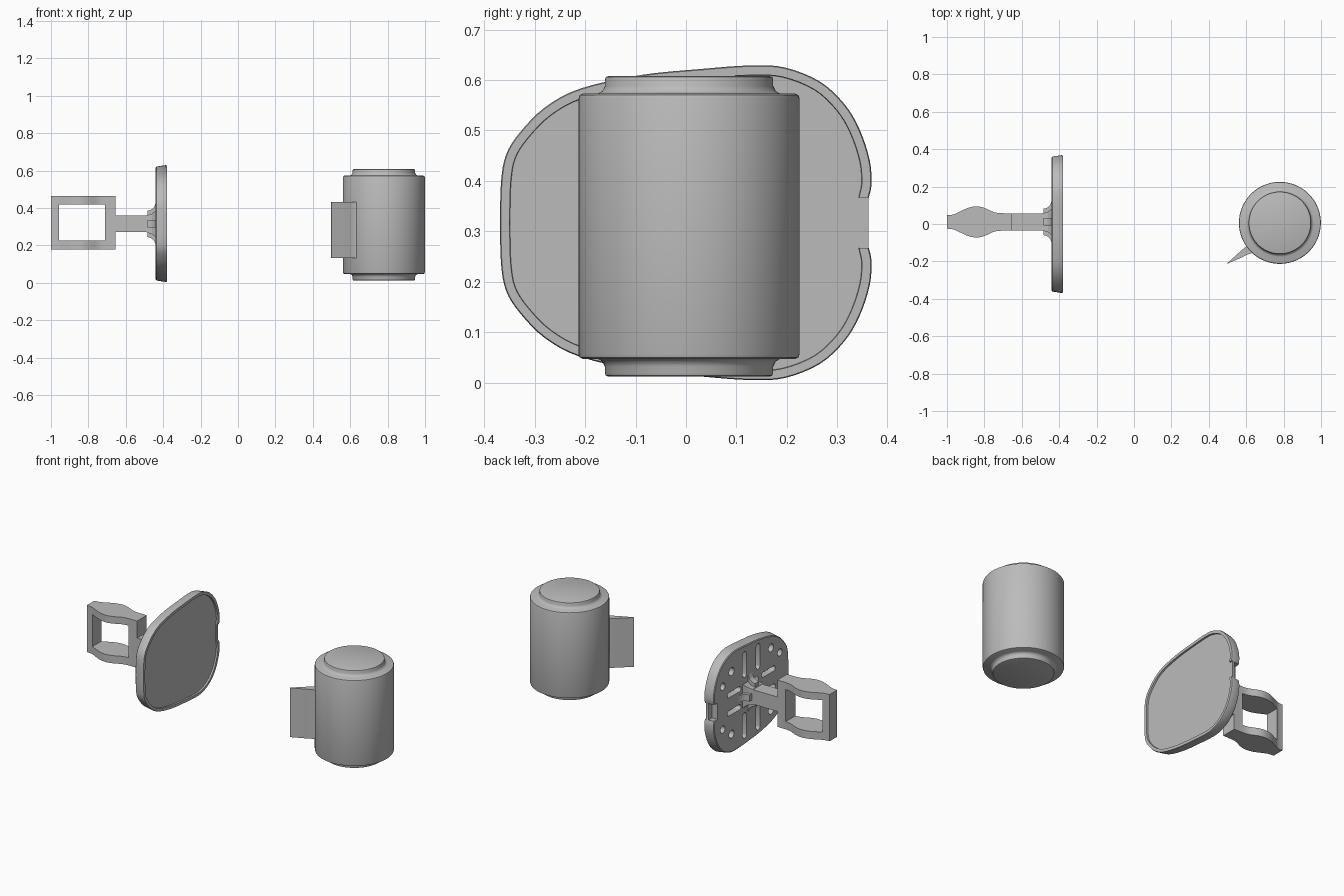
import bpy
import bmesh
from math import cos, sin, pi, radians
from mathutils import Vector

cube = bpy.data.objects.get("Cube")
if cube:
    bpy.data.objects.remove(cube)

grey = bpy.data.materials.new("plain grey")
grey.use_nodes = True
grey.diffuse_color = (0.5, 0.5, 0.5, 1)
grey.node_tree.nodes["Principled BSDF"].inputs["Base Color"].default_value = (0.5, 0.5, 0.5, 1)


def loft(name, *solids):
    """Each solid is a list of rings with equal point counts, capped at both ends."""
    bm = bmesh.new()
    for rings in solids:
        loops = [[bm.verts.new(p) for p in ring] for ring in rings]
        n = len(loops[0])
        for a, b in zip(loops, loops[1:]):
            for i in range(n):
                j = (i + 1) % n
                bm.faces.new((a[i], a[j], b[j], b[i]))
        bm.faces.new(loops[0][::-1])
        bm.faces.new(loops[-1])
    bmesh.ops.recalc_face_normals(bm, faces=bm.faces)
    mesh = bpy.data.meshes.new(name)
    bm.to_mesh(mesh)
    bm.free()
    obj = bpy.data.objects.new(name, mesh)
    bpy.context.collection.objects.link(obj)
    mesh.materials.append(grey)
    return obj


def select(obj):
    bpy.ops.object.select_all(action="DESELECT")
    obj.select_set(True)
    bpy.context.view_layer.objects.active = obj


def smooth(obj, angle=30):
    select(obj)
    bpy.ops.object.shade_smooth_by_angle(angle=radians(angle))


def cut(obj, cutter):
    mod = obj.modifiers.new("cut", "BOOLEAN")
    mod.object = cutter
    mod.solver = "EXACT"
    cutter.hide_render = True
    select(obj)
    bpy.ops.object.modifier_apply(modifier=mod.name)
    bpy.data.objects.remove(cutter)


def along_x(pts, x0, x1):
    return [[(x, y, z) for y, z in pts] for x in (x0, x1)]


def along_z(pts, z0, z1):
    return [[(x, y, z) for x, y in pts] for z in (z0, z1)]


def rect(a0, a1, b0, b1):
    return [(a0, b0), (a1, b0), (a1, b1), (a0, b1)]


def spline(pts, steps=4):
    """Smooth open curve through the points."""
    p = [Vector(q) for q in pts]
    p = [2 * p[0] - p[1]] + p + [2 * p[-1] - p[-2]]
    out = []
    for a, b, c, d in zip(p, p[1:], p[2:], p[3:]):
        for k in range(steps):
            t = k / steps
            out.append(0.5 * (2 * b + (c - a) * t + (2 * a - 5 * b + 4 * c - d) * t ** 2
                              + (3 * b - a - 3 * c + d) * t ** 3))
    return out + [p[-2]]


# Drum: turned profile with stepped end caps, mirrored top to bottom
DX, DY, MID = 0.78, 0.006, 0.31
half = [(0.219, 0), (0.219, 0.254), (0.217, 0.26), (0.211, 0.263), (0.181, 0.263),
        (0.172, 0.268), (0.167, 0.278), (0.167, 0.291), (0.165, 0.296), (0.16, 0.298)]
profile = [(r, MID - h) for r, h in half[:0:-1]] + [(r, MID + h) for r, h in half[1:]]
SIDES = 96
drum = loft("drum", [[(DX + r * cos(2 * pi * i / SIDES), DY + r * sin(2 * pi * i / SIDES), z)
                      for i in range(SIDES)] for r, z in profile])
smooth(drum, 40)

# Tapered fin on the side of the drum
upper = spline([(0.497, -0.211), (0.54, -0.172), (0.583, -0.134), (0.615, -0.11)])
lower = spline([(0.68, -0.17), (0.63, -0.156), (0.56, -0.186), (0.5, -0.212)])
smooth(loft("drum_fin", along_z(upper + lower, 0.133, 0.433)))

# Mirror plate: rounded outline, half drawn and mirrored about its middle height
CZ = 0.317
top_half = spline([(-0.37, 0), (-0.368, 0.08), (-0.358, 0.135), (-0.33, 0.18), (-0.28, 0.23),
                   (-0.21, 0.267), (-0.09, 0.294), (0.03, 0.306), (0.127, 0.313),
                   (0.196, 0.309), (0.266, 0.281), (0.315, 0.236), (0.345, 0.186),
                   (0.365, 0.126), (0.369, 0.077), (0.363, 0.047)])
outline = list(top_half) + [Vector((y, -z)) for y, z in top_half[:0:-1]]


def inset(d):
    ring = []
    n = len(outline)
    for i, p in enumerate(outline):
        t = (outline[(i + 1) % n] - outline[i - 1]).normalized()
        ring.append(p + Vector((t.y, -t.x)) * d)
    return ring


plate = loft("mirror_plate", [[(x, p.x, CZ + p.y) for p in inset(d)] for x, d in
                              [(-0.44, 0.014), (-0.436, 0.009), (-0.425, 0.007), (-0.386, 0.001),
                               (-0.38, 0.003), (-0.38, 0.02), (-0.39, 0.021)]])


def stadium(y, z, ly, lz, r):
    """Rounded slot outline; a round hole when both lengths are zero."""
    pts = []
    for i in range(24):
        a = 2 * pi * (i + 0.5) / 24
        sy, sz = (1 if cos(a) > 0 else -1), (1 if sin(a) > 0 else -1)
        pts.append((y + sy * ly + r * cos(a), CZ + z + sz * lz + r * sin(a)))
    return pts


# Slots and round holes in the plate's back, and the edge notch
cuts = []
for sy in (-1, 1):
    for sz in (-1, 1):
        for shape in [(0.065, 0.185, 0, 0.06, 0.018), (0.165, 0.055, 0.05, 0, 0.016),
                      (0.19, 0.19, 0, 0, 0.024), (0.275, 0.13, 0, 0, 0.022)]:
            y, z, ly, lz, r = shape
            cuts.append(along_x(stadium(sy * y, sz * z, ly, lz, r), -0.46, -0.402))
cuts.append(along_x(rect(0.325, 0.4, CZ - 0.05, CZ + 0.05), -0.46, -0.403))
cuts.append(along_x(rect(0.335, 0.4, CZ - 0.05, CZ + 0.05), -0.3885, -0.36))
cut(plate, loft("plate_cutter", *cuts))
smooth(plate)

# Stem with a flared cross of gussets where it meets the plate
SY, SZ = 0.011, 0.315
loft("stem", along_x(rect(SY - 0.045, SY + 0.045, SZ - 0.044, SZ + 0.044), -0.66, -0.435))
flare = spline([(-0.485, 0.07), (-0.465, 0.076), (-0.448, 0.092), (-0.436, 0.125)], 3)
for name, wy, wz in [("upright_gusset", None, 1), ("level_gusset", 1, None)]:
    loft(name, [[(x, SY + a, SZ + b) for a, b in rect(-(h if wy else 0.02), h if wy else 0.02,
                                                     -(h if wz else 0.02), h if wz else 0.02)]
                for x, h in flare])
loft("stem_collar", [[(x, SY + a, SZ + b) for a, b in rect(-h, h, -h, h)]
                     for x, h in [(-0.49, 0.046), (-0.46, 0.054), (-0.436, 0.075)]])

# Open clip frame: bulging outline with a square window through it
bulge = spline([(-1, 0.036), (-0.965, 0.04), (-0.93, 0.056), (-0.885, 0.076), (-0.84, 0.083),
                (-0.8, 0.075), (-0.75, 0.053), (-0.71, 0.047), (-0.655, 0.046)])
frame = loft("clip_frame", along_z([(x, SY - h) for x, h in bulge]
                                   + [(x, SY + h) for x, h in reversed(bulge)], 0.178, 0.463))
cut(frame, loft("window_cutter", along_z(rect(-0.958, -0.712, -0.2, 0.2), 0.225, 0.42)))
smooth(frame)
